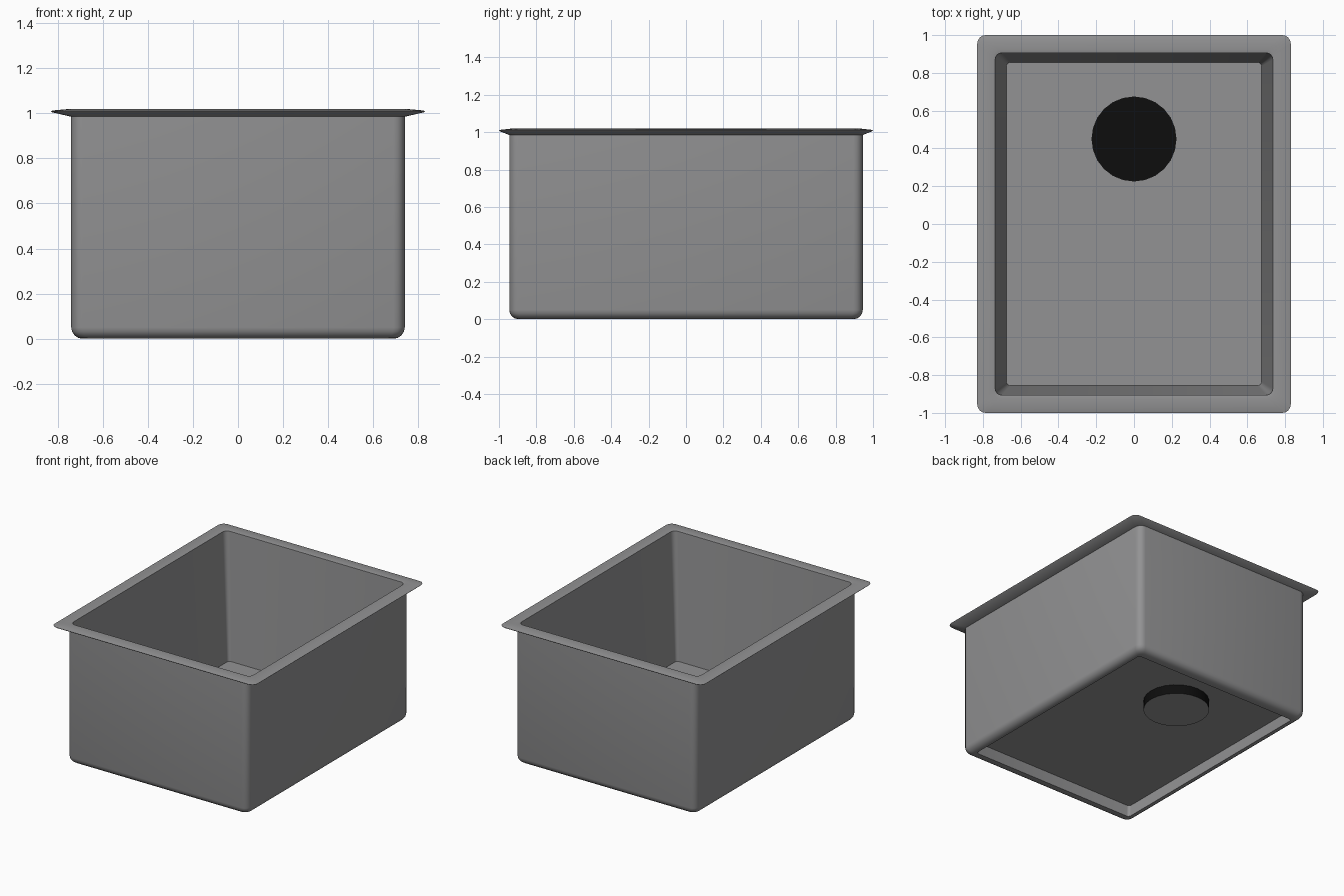
import bpy, bmesh, math

if "Cube" in bpy.data.objects:
    bpy.data.objects.remove(bpy.data.objects["Cube"])


def material(name, rgb):
    m = bpy.data.materials.new(name)
    m.diffuse_color = (*rgb, 1)
    m.use_nodes = True
    m.node_tree.nodes["Principled BSDF"].inputs["Base Color"].default_value = m.diffuse_color
    return m


STEEL = material("brushed_grey_steel", (0.29, 0.29, 0.295))
BLACK = material("drain_black", (0.004, 0.004, 0.004))


def rounded_rect(bm, hx, hy, r, z, seg=4):
    """Loop of vertices around a rounded rectangle."""
    loop = []
    for q, (sx, sy) in enumerate(((1, 1), (-1, 1), (-1, -1), (1, -1))):
        for i in range(seg + 1):
            a = math.pi / 2 * (q + i / seg)
            loop.append(bm.verts.new((sx * (hx - r) + r * math.cos(a),
                                      sy * (hy - r) + r * math.sin(a), z)))
    return loop


def bridge(bm, a, b):
    n = len(a)
    for i in range(n):
        j = (i + 1) % n
        bm.faces.new((a[i], a[j], b[j], b[i]))


def finish(bm, name, mats):
    me = bpy.data.meshes.new(name)
    bm.to_mesh(me)
    bm.free()
    ob = bpy.data.objects.new(name, me)
    bpy.context.collection.objects.link(ob)
    for m in mats:
        me.materials.append(m)
    bpy.ops.object.select_all(action='DESELECT')
    ob.select_set(True)
    bpy.context.view_layer.objects.active = ob
    bpy.ops.object.shade_smooth_by_angle(angle=math.radians(35))
    return ob


# Basin: from the recessed underside, up the outer wall, over the rim, down inside
FLOOR = 0.08
bm = bmesh.new()
sections = [(0.678, 0.858, 0.02, FLOOR), (0.68, 0.865, 0.02, 0.0)]
R = 0.05
for k in range(5):                                   # rounded bottom edge
    a = math.pi / 2 * k / 4
    d = R * (1 - math.sin(a))
    sections.append((0.74 - d, 0.945 - d, 0.05 - d * 0.4, R * (1 - math.cos(a))))
sections += [(0.74, 0.945, 0.05, 0.985),             # outer wall top
             (0.826, 0.996, 0.045, 1.005),           # rim underside
             (0.83, 1.0, 0.045, 1.01),               # rim tip
             (0.82, 0.99, 0.045, 1.013),
             (0.745, 0.925, 0.04, 1.02),             # rim top
             (0.735, 0.906, 0.035, 1.016),           # inner lip
             (0.675, 0.855, 0.02, FLOOR + 0.004)]    # tapered inner wall
loops = [rounded_rect(bm, *s) for s in sections]
for a, b in zip(loops, loops[1:]):
    bridge(bm, a, b)
bm.faces.new(list(reversed(loops[0])))               # underside
bm.faces.new(loops[-1])                              # basin floor
bmesh.ops.recalc_face_normals(bm, faces=bm.faces)
finish(bm, "sink_basin", [STEEL])

# Drain: black disc in the floor, short outlet with a grey cap below
bm = bmesh.new()
z0, z1 = 0.012, FLOOR + 0.008
bmesh.ops.create_cone(bm, cap_ends=True, segments=24, radius1=0.225,
                      radius2=0.225, depth=z1 - z0)
bmesh.ops.translate(bm, verts=bm.verts, vec=(0, 0.45, (z0 + z1) / 2))
bm.normal_update()
for f in bm.faces:
    f.material_index = 1 if f.normal.z < -0.5 else 0
finish(bm, "drain", [BLACK, STEEL])
